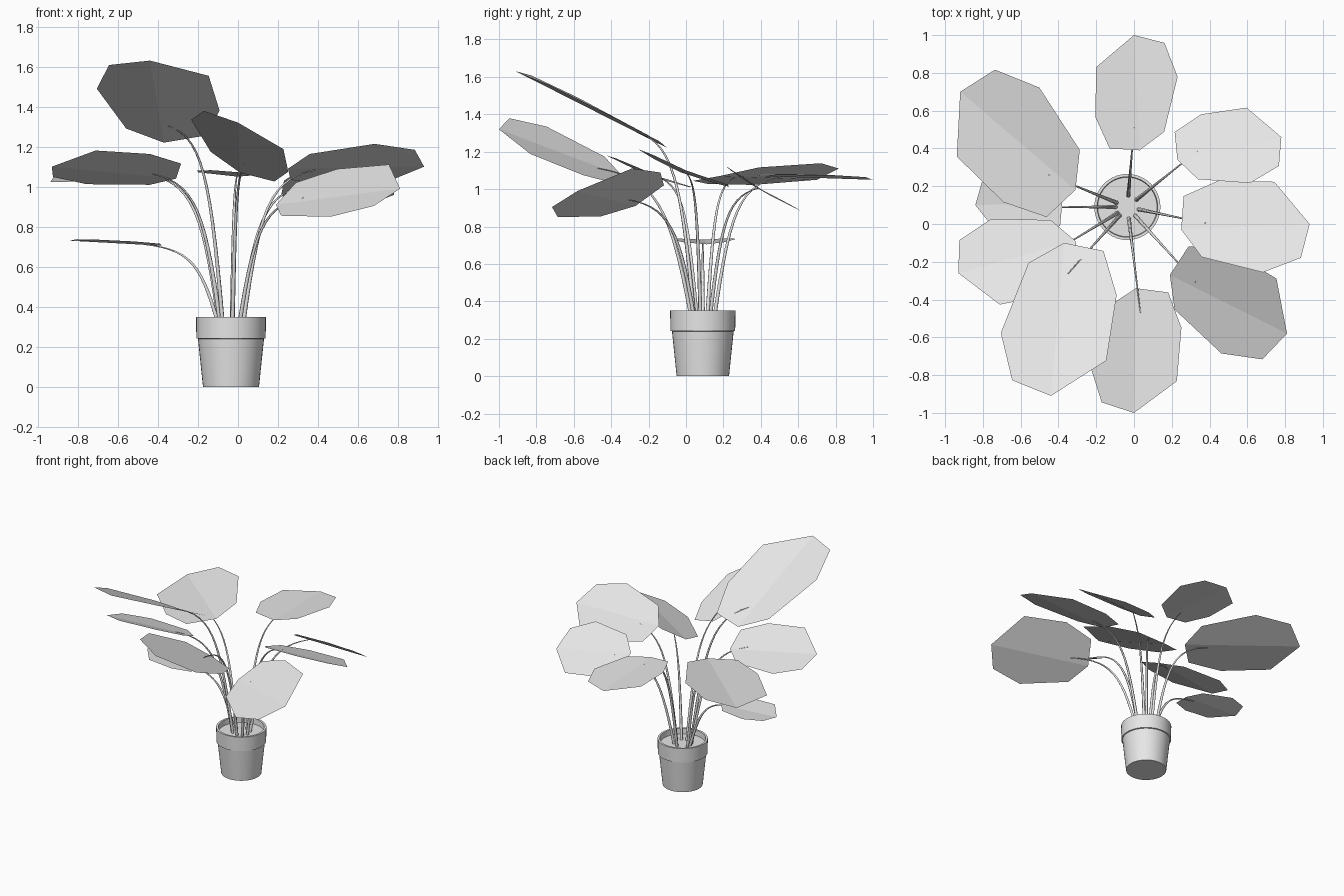
import bpy, bmesh, math
from mathutils import Vector

cube = bpy.data.objects.get("Cube")
if cube:
    bpy.data.objects.remove(cube, do_unlink=True)

GREY = (0.8, 0.8, 0.8, 1)
mat = bpy.data.materials.new("light_grey")
mat.use_nodes = True
mat.diffuse_color = GREY
mat.node_tree.nodes["Principled BSDF"].inputs["Base Color"].default_value = GREY

POT = Vector((-0.035, 0.09, 0))
SOIL = 0.31


def add_mesh(name, bm):
    mesh = bpy.data.meshes.new(name)
    bm.to_mesh(mesh)
    bm.free()
    mesh.materials.append(mat)
    obj = bpy.data.objects.new(name, mesh)
    bpy.context.collection.objects.link(obj)
    return obj


# Pot: a turned profile with a thick collar, closed by the soil disc
def build_pot(segments=40):
    profile = [(0.14, 0), (0.165, 0.24), (0.173, 0.242), (0.175, 0.35),
               (0.16, 0.35), (0.157, SOIL)]
    bm = bmesh.new()
    rings = []
    for r, z in profile:
        ring = []
        for i in range(segments):
            a = math.tau * i / segments
            ring.append(bm.verts.new((r * math.cos(a), r * math.sin(a), z)))
        rings.append(ring)
    for low, high in zip(rings, rings[1:]):
        for i in range(segments):
            j = (i + 1) % segments
            bm.faces.new((low[i], low[j], high[j], high[i]))
    bm.faces.new(rings[0][::-1])
    bm.faces.new(rings[-1])
    pot = add_mesh("pot", bm)
    pot.location = POT
    bpy.context.view_layer.objects.active = pot
    pot.select_set(True)
    bpy.ops.object.shade_smooth_by_angle(angle=math.radians(35))
    pot.select_set(False)


# Blade outline as (along, across) fractions of the leaf length
LEFT = [(0.03, 0.26), (0.31, 0.37), (0.74, 0.34)]
RIGHT = [(0.15, -0.22), (0.62, -0.36), (0.92, -0.26)]


# Leaf: two flat halves meeting in a shallow fold along the midrib
def build_leaf(name, base, tip, tilt, fold=0.08):
    base, tip = Vector(base), Vector(tip)
    run = tip - base
    length = run.xy.length
    side = Vector((-run.y, run.x, 0)).normalized()

    def place(along, across):
        w = across * length
        return base + run * along + side * w + Vector((0, 0, tilt * w + fold * abs(w)))

    bm = bmesh.new()
    root, end = bm.verts.new(base), bm.verts.new(tip)
    left = [bm.verts.new(place(*p)) for p in LEFT]
    right = [bm.verts.new(place(*p)) for p in RIGHT]
    bm.faces.new([root, end] + left[::-1])
    bm.faces.new([root] + right + [end])
    add_mesh(name + "_leaf", bm)
    return place(0.2, 0.04)


# Stem: tapered tube rising from the soil and bending out to its leaf
def build_stem(name, target):
    out = Vector((target.x - POT.x, target.y - POT.y, 0))
    reach = out.length
    out.normalize()
    start = POT + out * 0.06 + Vector((0, 0, SOIL - 0.01))
    rise = target.z - start.z
    curve = bpy.data.curves.new(name + "_stem", "CURVE")
    curve.dimensions = "3D"
    curve.bevel_depth = 0.01
    curve.bevel_resolution = 1
    curve.resolution_u = 14
    spline = curve.splines.new("BEZIER")
    spline.bezier_points.add(1)
    low, top = spline.bezier_points
    for p in (low, top):
        p.handle_left_type = p.handle_right_type = "FREE"
    grow = out * reach * 0.2 + Vector((0, 0, rise * 0.75))
    bend = out * reach * 0.55 + Vector((0, 0, rise * 0.06))
    low.co, low.handle_left, low.handle_right = start, start - grow, start + grow
    top.co, top.handle_left, top.handle_right = target, target - bend, target + bend
    low.radius, top.radius = 1.1, 0.25
    curve.materials.append(mat)
    obj = bpy.data.objects.new(name + "_stem", curve)
    bpy.context.collection.objects.link(obj)


# Base, tip and sideways slope of every leaf
LEAVES = {
    "back": ((0.03, 0.39, 1.07), (0, 1, 1.05), 0),
    "back_left": ((0.23, 0.34, 1.03), (0.78, 0.46, 0.96), -0.58),
    "left": ((0.25, -0.03, 1.09), (0.93, 0, 1.1), -0.4),
    "front_left": ((0.19, -0.27, 0.91), (0.81, -0.58, 0.99), 0.52),
    "front": ((0.01, -0.34, 1.07), (0, -1, 1.32), -0.38),
    "front_right_high": ((-0.37, -0.1, 1.22), (-0.44, -0.91, 1.63), 0.03),
    "front_right_low": ((-0.31, -0.09, 1.04), (-0.93, -0.26, 1.1), 0.36),
    "right": ((-0.38, 0.11, 0.705), (-0.84, 0.1, 0.73), 0),
    "back_right": ((-0.31, 0.18, 1.07), (-0.92, 0.7, 1.05), -0.2),
}

build_pot()
for name, (base, tip, tilt) in LEAVES.items():
    build_stem(name, build_leaf(name, base, tip, tilt))
